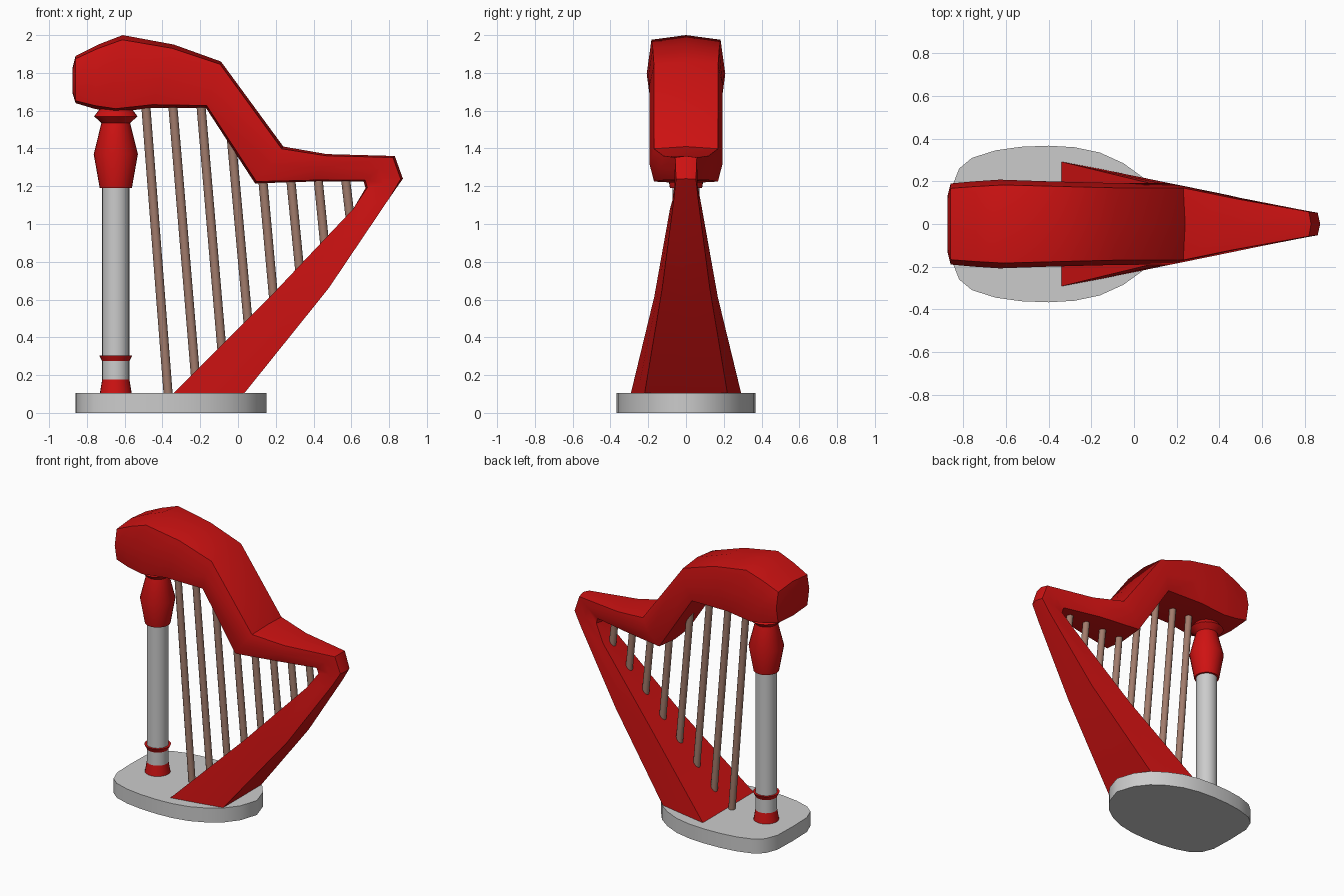
import bpy, bmesh, math
from mathutils import Vector

if "Cube" in bpy.data.objects:
    bpy.data.objects.remove(bpy.data.objects["Cube"])


def material(name, color):
    m = bpy.data.materials.new(name)
    m.diffuse_color = color
    m.use_nodes = True
    m.node_tree.nodes["Principled BSDF"].inputs["Base Color"].default_value = m.diffuse_color
    return m


RED = material("red", (0.62, 0.006, 0.006, 1))
BROWN = material("string_brown", (0.36, 0.2, 0.15, 1))


def finish(name, bm, mat=None, angle=40):
    bmesh.ops.recalc_face_normals(bm, faces=bm.faces)
    me = bpy.data.meshes.new(name)
    bm.to_mesh(me)
    bm.free()
    ob = bpy.data.objects.new(name, me)
    bpy.context.collection.objects.link(ob)
    if mat:
        me.materials.append(mat)
    bpy.ops.object.select_all(action='DESELECT')
    ob.select_set(True)
    bpy.context.view_layer.objects.active = ob
    bpy.ops.object.shade_smooth_by_angle(angle=math.radians(angle))
    return ob


def loft(name, rings, mat=None, angle=40):
    bm = bmesh.new()
    loops = [[bm.verts.new(p) for p in r] for r in rings]
    n = len(loops[0])
    for a, b in zip(loops, loops[1:]):
        for i in range(n):
            bm.faces.new((a[i], a[(i + 1) % n], b[(i + 1) % n], b[i]))
    bm.faces.new(loops[0])
    bm.faces.new(loops[-1])
    return finish(name, bm, mat, angle)


def turned(name, profile, mat=None, x=-0.647, sides=24):
    rings = [[(x + r * math.cos(k * math.tau / sides), r * math.sin(k * math.tau / sides), z)
              for k in range(sides)] for r, z in profile]
    return loft(name, rings, mat, 30)


# Base plate: mirrored half outline
half = [(-0.855, 0.17), (-0.82, 0.26), (-0.76, 0.31), (-0.65, 0.345), (-0.53, 0.362), (-0.4, 0.367),
        (-0.28, 0.36), (-0.16, 0.335), (-0.05, 0.285), (0.04, 0.22), (0.11, 0.13)]
outline = [(-0.86, 0)] + half + [(0.152, 0)] + [(x, -y) for x, y in reversed(half)]
loft("base_plate", [[(x, y, z) for x, y in outline] for z in (0, 0.105)])

# Column with turned ends
turned("column", [(0.072, 0.1), (0.072, 1.22)])
turned("column_foot", [(0.085, 0.1), (0.06, 0.25), (0.088, 0.305)], RED)
turned("column_capital", [(0.085, 1.19), (0.117, 1.37), (0.076, 1.535), (0.115, 1.57), (0.07, 1.63)], RED)

# Frame: neck and soundbox as one loft; sections run from inner (0) to outer (1)
NECK = [(0.94, 0.88), (0.5, 1), (0.05, 0.88)]
BOX = [(1, 0.75), (0.5, 0.88), (0, 1)]
stations = [  # outer x z, inner x z, half width, section
    (-0.875, 1.83, -0.875, 1.69, 0.13, NECK),
    (-0.86, 1.89, -0.86, 1.64, 0.19, NECK),
    (-0.74, 1.95, -0.76, 1.61, 0.2, NECK),
    (-0.61, 2.0, -0.65, 1.59, 0.208, NECK),
    (-0.34, 1.95, -0.46, 1.615, 0.2, NECK),
    (-0.09, 1.86, -0.17, 1.615, 0.193, NECK),
    (0.24, 1.41, 0.09, 1.215, 0.192, NECK),
    (0.47, 1.37, 0.4, 1.225, 0.137, NECK),
    (0.83, 1.36, 0.665, 1.225, 0.065, NECK),
    (0.873, 1.24, 0.675, 1.19, 0.06, NECK),
    (0.8, 1.135, 0.61, 1.08, 0.085, BOX),
    (0.48, 0.66, 0.17, 0.615, 0.168, BOX),
    (0.03, 0.1, -0.345, 0.1, 0.293, BOX),
]
rings = []
for ox, oz, ix, iz, w, sec in stations:
    sec = [(1, 0)] + sec + [(0, 0)] + [(t, -v) for t, v in reversed(sec)]
    rings.append([(ix + (ox - ix) * t, w * v, iz + (oz - iz) * t) for t, v in sec])
loft("harp_frame", rings, RED)

# Strings
tops = [(-0.49, 1.65), (-0.347, 1.65), (-0.198, 1.65), (-0.035, 1.45),
        (0.13, 1.25), (0.278, 1.25), (0.423, 1.25), (0.568, 1.25)]
feet = [(-0.37, 0.1), (-0.225, 0.19), (-0.085, 0.33), (0.055, 0.46),
        (0.19, 0.59), (0.328, 0.74), (0.46, 0.88), (0.595, 1.02)]
for i, ((tx, tz), (fx, fz)) in enumerate(zip(tops, feet)):
    r = 0.024
    rings = [[(x + r * math.cos(k * math.tau / 12), r * math.sin(k * math.tau / 12), z)
              for k in range(12)] for x, z in ((fx, fz), (tx, tz))]
    loft(f"string_{i + 1}", rings, BROWN)
